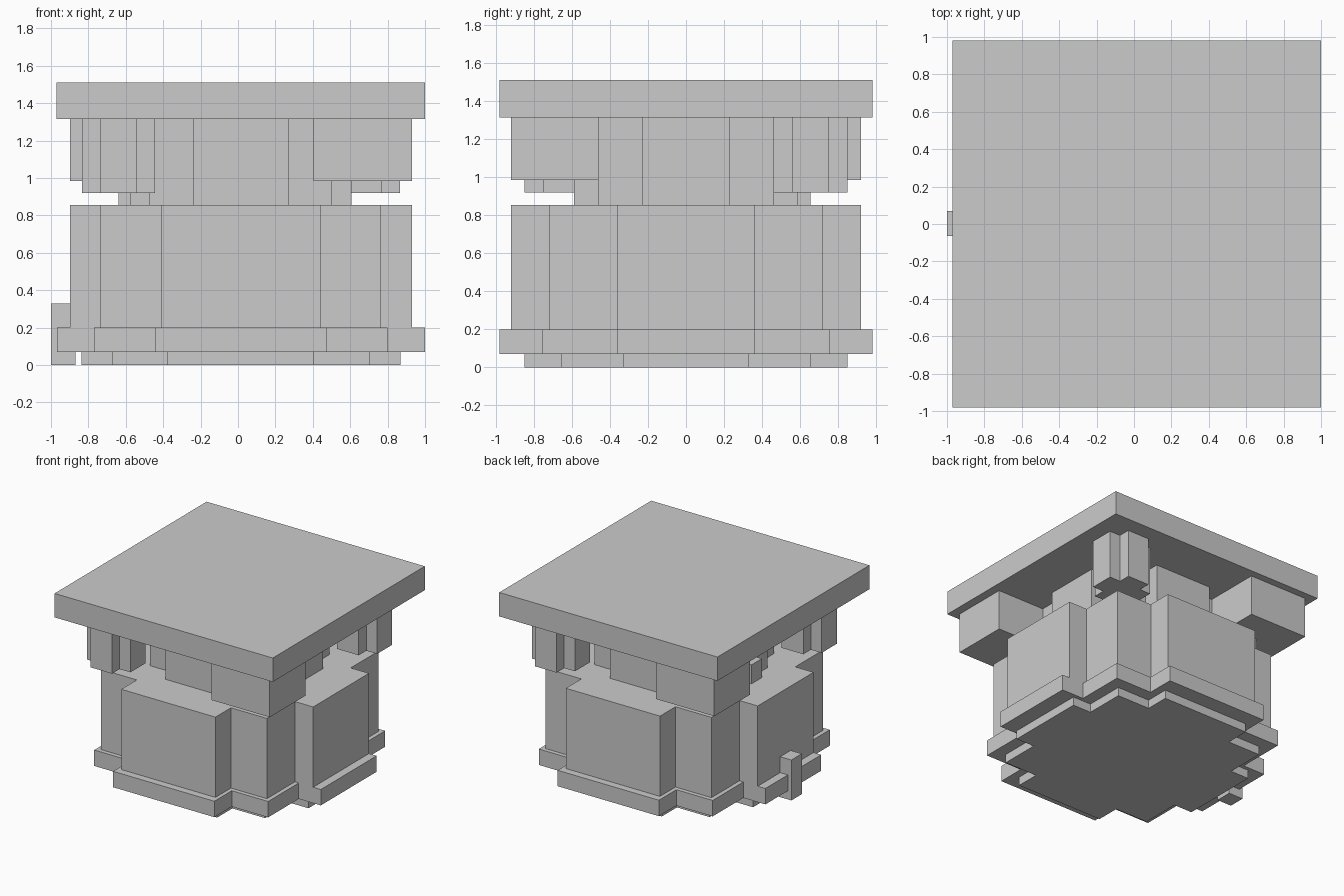
import bpy
import bmesh

if "Cube" in bpy.data.objects:
    bpy.data.objects.remove(bpy.data.objects["Cube"])

stone = bpy.data.materials.new("light grey stone")
stone.diffuse_color = (0.6, 0.6, 0.6, 1)
stone.use_nodes = True
stone.node_tree.nodes["Principled BSDF"].inputs["Base Color"].default_value = stone.diffuse_color

CX = 0.0155  # the tower axis sits slightly right of the origin


def stepped_block(name, cx, cy, hx, hy, z0, z1):
    """Prism with stepped corners: hx grows while hy shrinks, giving one step per pair."""
    quad = []
    for i in range(len(hx)):
        quad.append((hx[i], hy[i]))
        if i + 1 < len(hx):
            quad.append((hx[i], hy[i + 1]))
    rev = quad[::-1]
    outline = (rev + [(-x, y) for x, y in quad]
               + [(-x, -y) for x, y in rev] + [(x, -y) for x, y in quad])
    bm = bmesh.new()
    face = bm.faces.new([bm.verts.new((cx + x, cy + y, z0)) for x, y in outline])
    top = bmesh.ops.extrude_face_region(bm, geom=[face])["geom"]
    bmesh.ops.translate(bm, vec=(0, 0, z1 - z0),
                        verts=[g for g in top if isinstance(g, bmesh.types.BMVert)])
    bmesh.ops.recalc_face_normals(bm, faces=bm.faces)
    mesh = bpy.data.meshes.new(name)
    bm.to_mesh(mesh)
    bm.free()
    mesh.materials.append(stone)
    obj = bpy.data.objects.new(name, mesh)
    bpy.context.collection.objects.link(obj)
    return obj


def box(name, x0, x1, y0, y1, z0, z1):
    return stepped_block(name, (x0 + x1) / 2, (y0 + y1) / 2,
                         [(x1 - x0) / 2], [(y1 - y0) / 2], z0, z1)


# Stepped storeys, bottom to top
stepped_block("foundation", CX, 0, [0.392, 0.687, 0.852], [0.85, 0.655, 0.33], 0, 0.07)
stepped_block("plinth", CX, 0, [0.457, 0.785, 0.984], [0.98, 0.755, 0.36], 0.07, 0.2)
stepped_block("main_body", CX, 0, [0.425, 0.75, 0.915], [0.92, 0.72, 0.36], 0.2, 0.855)
stepped_block("upper_core", CX, 0, [0.257, 0.488, 0.59], [0.59, 0.46, 0.23], 0.855, 1.315)

# Flat square roof
box("roof", -0.97, 1.0, -0.98, 0.98, 1.315, 1.51)

# Two opposite corners carry plain blocks, the other two cross-shaped ones
for s, side in ((1, "right"), (-1, "left")):
    stepped_block(side + "_corner_block", CX + s * 0.652, -s * 0.69,
                  [0.2625], [0.23], 0.985, 1.315)
    stepped_block(side + "_corner_cross", CX + s * 0.655, s * 0.655,
                  [0.0975, 0.195], [0.195, 0.0975], 0.92, 1.315)

# Support under the rear left corner block
box("corner_support", -0.64, -0.46, 0.45, 0.655, 0.855, 0.985)

# Small posts on the left side
box("lower_post", -1.0, -0.87, -0.065, 0.07, 0, 0.33)
box("upper_post", -0.64, -0.56, -0.065, 0.07, 0.855, 1.01)
